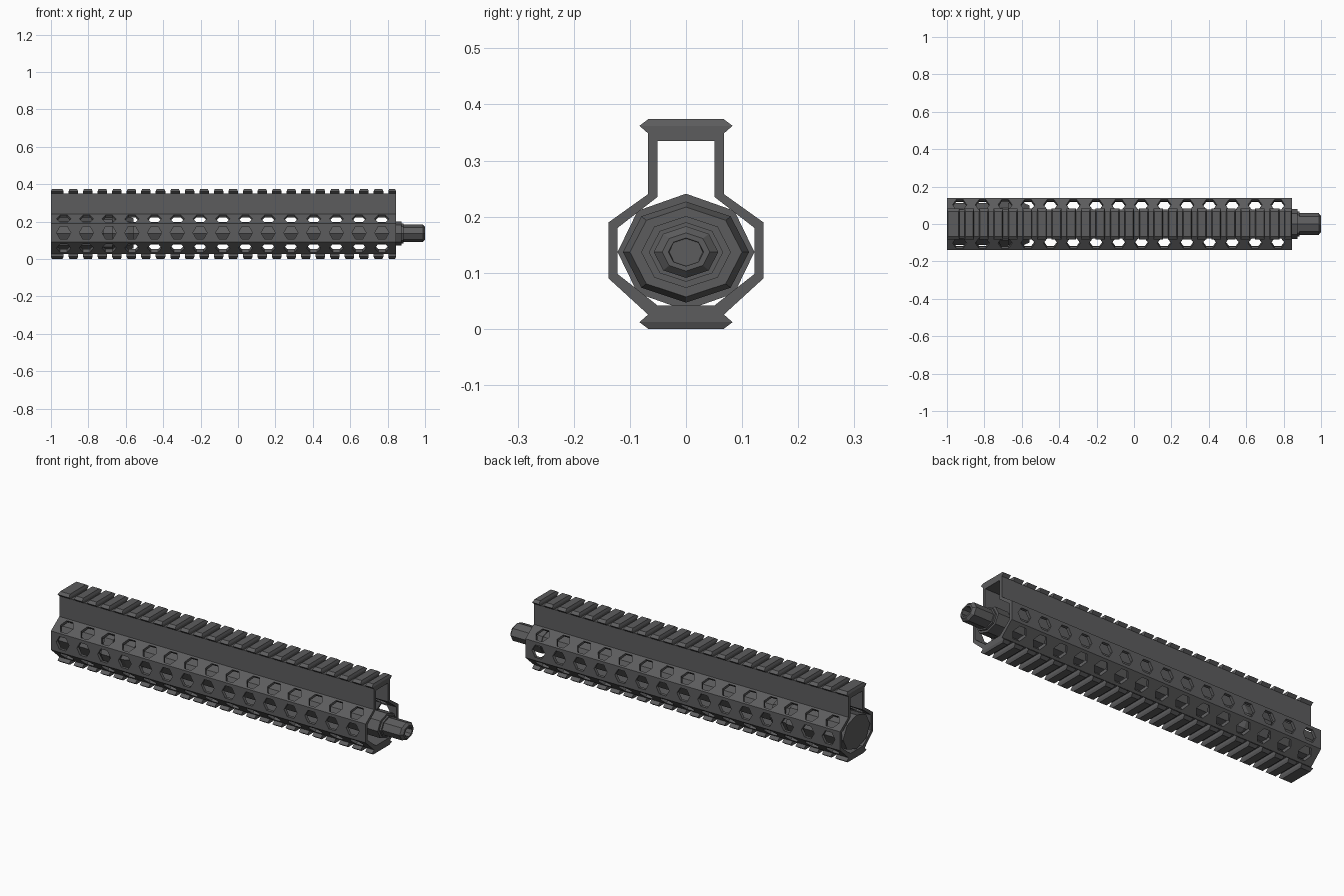
import bpy, bmesh, math
from mathutils import Vector

cube = bpy.data.objects.get("Cube")
if cube:
    bpy.data.objects.remove(cube, do_unlink=True)

COLOUR = (0.108, 0.108, 0.111, 1)
metal = bpy.data.materials.new("dark grey metal")
metal.use_nodes = True
metal.diffuse_color = COLOUR
metal.node_tree.nodes["Principled BSDF"].inputs["Base Color"].default_value = COLOUR

BACK, FRONT = -1.0, 0.845
AXIS_Z = 0.137
HOLE_START, HOLE_STEP, HOLE_COUNT, HOLE_R = -0.932, 0.1215, 15, 0.038


def finish(bm, name):
    bmesh.ops.remove_doubles(bm, verts=bm.verts, dist=0.0001)
    bmesh.ops.recalc_face_normals(bm, faces=bm.faces)
    mesh = bpy.data.meshes.new(name)
    bm.to_mesh(mesh)
    bm.free()
    mesh.materials.append(metal)
    obj = bpy.data.objects.new(name, mesh)
    bpy.context.collection.objects.link(obj)


def mirrored(half):
    """Close a right-hand (y, z) half outline into a full loop."""
    return half + [(-y, z) for y, z in reversed(half)]


def face(bm, points):
    bm.faces.new([bm.verts.new(p) for p in points])


def bridge(bm, a, b):
    """Join two equal closed loops of points with quads."""
    for i in range(len(a)):
        j = (i + 1) % len(a)
        face(bm, (a[i], a[j], b[j], b[i]))


def at(x, point):
    return Vector((x, point[0], point[1]))


def panel_cell(bm, x0, x1, a, b, hexagon):
    """One stretch of panel between edges a and b, around a hexagonal hole."""
    a0, a1, b0, b1 = at(x0, a), at(x1, a), at(x0, b), at(x1, b)
    h = hexagon
    for points in ((b0, b1, h[1], h[2]), (a1, a0, h[4], h[5]),
                   (b1, a1, h[0]), (b1, h[0], h[1]), (a1, h[5], h[0]),
                   (a0, b0, h[3]), (b0, h[2], h[3]), (a0, h[3], h[4])):
        face(bm, points)


def vented_panel(bm, a, b, c, d):
    """Outer panel a-b and inner panel c-d, pierced by a row of vents."""
    middle = (at(0, a) + at(0, b)) / 2
    across = (at(0, b) - at(0, a)).normalized()
    inner_dir = (at(0, d) - at(0, c)).normalized()
    for i in range(HOLE_COUNT):
        x = HOLE_START + HOLE_STEP * i
        x0 = BACK if i == 0 else x - HOLE_STEP / 2
        x1 = FRONT if i == HOLE_COUNT - 1 else x + HOLE_STEP / 2
        outside, inside = [], []
        for k in range(6):
            angle = k * math.pi / 3
            shift = Vector((x + HOLE_R * math.cos(angle), 0, 0))
            p = middle + across * HOLE_R * math.sin(angle)
            q = at(0, c) + inner_dir * (p - at(0, c)).dot(inner_dir)
            outside.append(p + shift)
            inside.append(q + shift)
        panel_cell(bm, x0, x1, a, b, outside)
        panel_cell(bm, x0, x1, c, d, inside)
        bridge(bm, outside, inside)


# Handguard: hollow shell with vents on the sides and diagonals
outer = mirrored([(0.068, 0.35), (0.068, 0.24), (0.138, 0.19), (0.138, 0.09), (0.068, 0.026)])
inner = mirrored([(0.051, 0.335), (0.051, 0.235), (0.122, 0.18), (0.122, 0.098), (0.051, 0.042)])
VENTED = (1, 2, 3, 5, 6, 7)
bm = bmesh.new()
for i in range(len(outer)):
    j = (i + 1) % len(outer)
    a, b, c, d = outer[i], outer[j], inner[i], inner[j]
    if i in VENTED:
        vented_panel(bm, a, b, c, d)
    else:
        for p, q in ((a, b), (c, d)):
            face(bm, (at(BACK, p), at(FRONT, p), at(FRONT, q), at(BACK, q)))
    for x in (BACK, FRONT):
        face(bm, (at(x, a), at(x, b), at(x, d), at(x, c)))
finish(bm, "handguard")

# Rails: a row of bevelled teeth on top and underneath
BEVEL = 0.005
teeth = [(BACK, -0.933)] + [(-0.906 + 0.0777 * k, -0.855 + 0.0777 * k) for k in range(23)]
teeth[-1] = (teeth[-1][0], FRONT)
section = mirrored([(0.067, 0.374), (0.083, 0.362), (0.067, 0.348)])
for name, loop in (("top_rail", section), ("bottom_rail", [(y, 0.374 - z) for y, z in section])):
    bm = bmesh.new()
    for start, end in teeth:
        ends = []
        for x, inset in ((start, BEVEL), (end, -BEVEL)):
            pts = [at(x + (inset if k in (0, 5) else 0), p) for k, p in enumerate(loop)]
            face(bm, (pts[0], pts[1], pts[4], pts[5]))
            face(bm, pts[1:5])
            ends.append(pts)
        bridge(bm, *ends)
    finish(bm, name)


def turned(name, profile):
    """Eight-sided, slightly wide turned part from (x, radius) steps."""
    bm = bmesh.new()
    rings = []
    for x, r in profile:
        rings.append([at(x, (min(1.25 * r, 0.122) * math.sin(k * math.pi / 4),
                             AXIS_Z + r * math.cos(k * math.pi / 4))) for k in range(8)])
    for a, b in zip(rings, rings[1:]):
        bridge(bm, a, b)
    face(bm, rings[0])
    face(bm, rings[-1])
    finish(bm, name)


# Barrel nut with its collar, barrel, and hollow muzzle
turned("barrel_nut", [(BACK, 0.09), (-0.72, 0.09), (-0.72, 0.104), (-0.67, 0.104),
                      (-0.67, 0.09), (-0.59, 0.09), (-0.56, 0.08), (-0.56, 0.06)])
turned("barrel", [(-0.57, 0.06), (0.8, 0.06), (0.8, 0.064), (0.875, 0.064), (0.875, 0.053), (0.885, 0.053)])
turned("muzzle", [(0.87, 0.046), (0.988, 0.046), (1.0, 0.034), (1.0, 0.025), (0.95, 0.024)])
